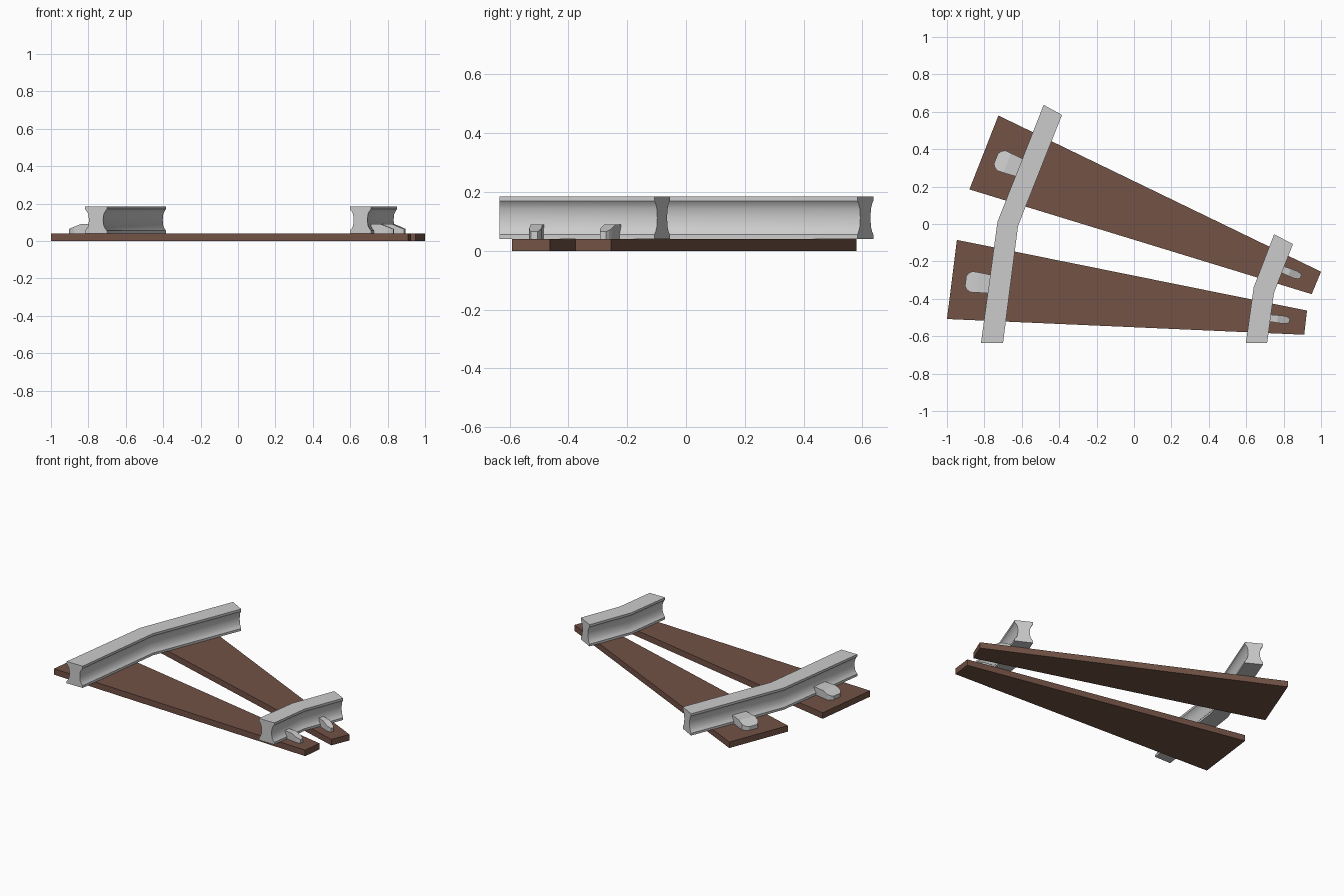
import bpy
import math
from mathutils import Vector

if "Cube" in bpy.data.objects:
    bpy.data.objects.remove(bpy.data.objects["Cube"])

wood = bpy.data.materials.new("brown_wood")
wood.diffuse_color = (0.17, 0.085, 0.06, 1)
wood.use_nodes = True
wood.node_tree.nodes["Principled BSDF"].inputs["Base Color"].default_value = wood.diffuse_color


def loft(name, rings, smooth=False):
    """Closed solid through rings that share one point count."""
    n = len(rings[0])
    verts = [p for ring in rings for p in ring]
    faces = [(r * n + i, r * n + (i + 1) % n, (r + 1) * n + (i + 1) % n, (r + 1) * n + i)
             for r in range(len(rings) - 1) for i in range(n)]
    faces += [tuple(reversed(range(n))), tuple(range(len(verts) - n, len(verts)))]
    mesh = bpy.data.meshes.new(name)
    mesh.from_pydata(verts, [], faces)
    ob = bpy.data.objects.new(name, mesh)
    bpy.context.collection.objects.link(ob)
    bpy.ops.object.select_all(action='DESELECT')
    ob.select_set(True)
    bpy.context.view_layer.objects.active = ob
    bpy.ops.object.mode_set(mode='EDIT')
    bpy.ops.mesh.select_all(action='SELECT')
    bpy.ops.mesh.normals_make_consistent(inside=False)
    bpy.ops.object.mode_set(mode='OBJECT')
    if smooth:
        bpy.ops.object.shade_smooth_by_angle(angle=math.radians(30))
    return ob


# tapered wooden sleepers
def sleeper(name, corners):
    ob = loft(name, [[(x, y, z) for x, y in corners] for z in (0, 0.04)])
    ob.data.materials.append(wood)


sleeper("back_sleeper", [(-0.725, 0.58), (-0.88, 0.185), (0.95, -0.375), (1.0, -0.255)])
sleeper("front_sleeper", [(-0.947, -0.085), (-1.0, -0.508), (0.91, -0.592), (0.925, -0.463)])

# bent rails: hourglass section carried through left/right edge pairs
HALF = [(1, 0.185), (1, 0.17), (0.85, 0.16), (0.7, 0.143), (0.64, 0.1125),
        (0.7, 0.082), (0.85, 0.065), (1, 0.055), (1, 0.04)]
SECTION = HALF + [(-t, z) for t, z in reversed(HALF)]


def rail(name, pairs):
    rings = []
    for left, right in pairs:
        a, b = Vector(left), Vector(right)
        rings.append([(*(a.lerp(b, (t + 1) / 2)), z) for t, z in SECTION])
    loft(name, rings, smooth=True)


rail("left_rail", [((-0.818, -0.635), (-0.70, -0.635)),
                   ((-0.73, 0.012), (-0.62, -0.01)),
                   ((-0.483, 0.637), (-0.385, 0.583))])
rail("right_rail", [((0.598, -0.635), (0.712, -0.635)),
                    ((0.64, -0.338), (0.748, -0.37)),
                    ((0.749, -0.055), (0.85, -0.107))])

# rail clips: rounded sloping nose, body running in under the rail
NOSE = [(0, 0.5, 0.065), (0.012, 0.8, 0.069), (0.03, 1, 0.076), (0.065, 0.97, 0.09)]


def clip(name, tip, angle, half, length):
    a = math.radians(angle)
    d = Vector((math.cos(a), math.sin(a)))
    s = Vector((-d.y, d.x))
    rings = []
    for u, w, top in NOSE + [(length, 0.82, 0.09)]:
        p = [Vector(tip) + d * u + s * (k * w * half) for k in (-1, 1)]
        rings.append([(*p[0], 0.035), (*p[1], 0.035), (*p[1], top), (*p[0], top)])
    loft(name, rings)


clip("left_back_clip", (-0.738, 0.35), -21.5, 0.058, 0.17)
clip("left_front_clip", (-0.9, -0.305), -7, 0.056, 0.17)
clip("right_back_clip", (0.892, -0.282), 158.5, 0.021, 0.14)
clip("right_front_clip", (0.832, -0.516), 173, 0.021, 0.14)
